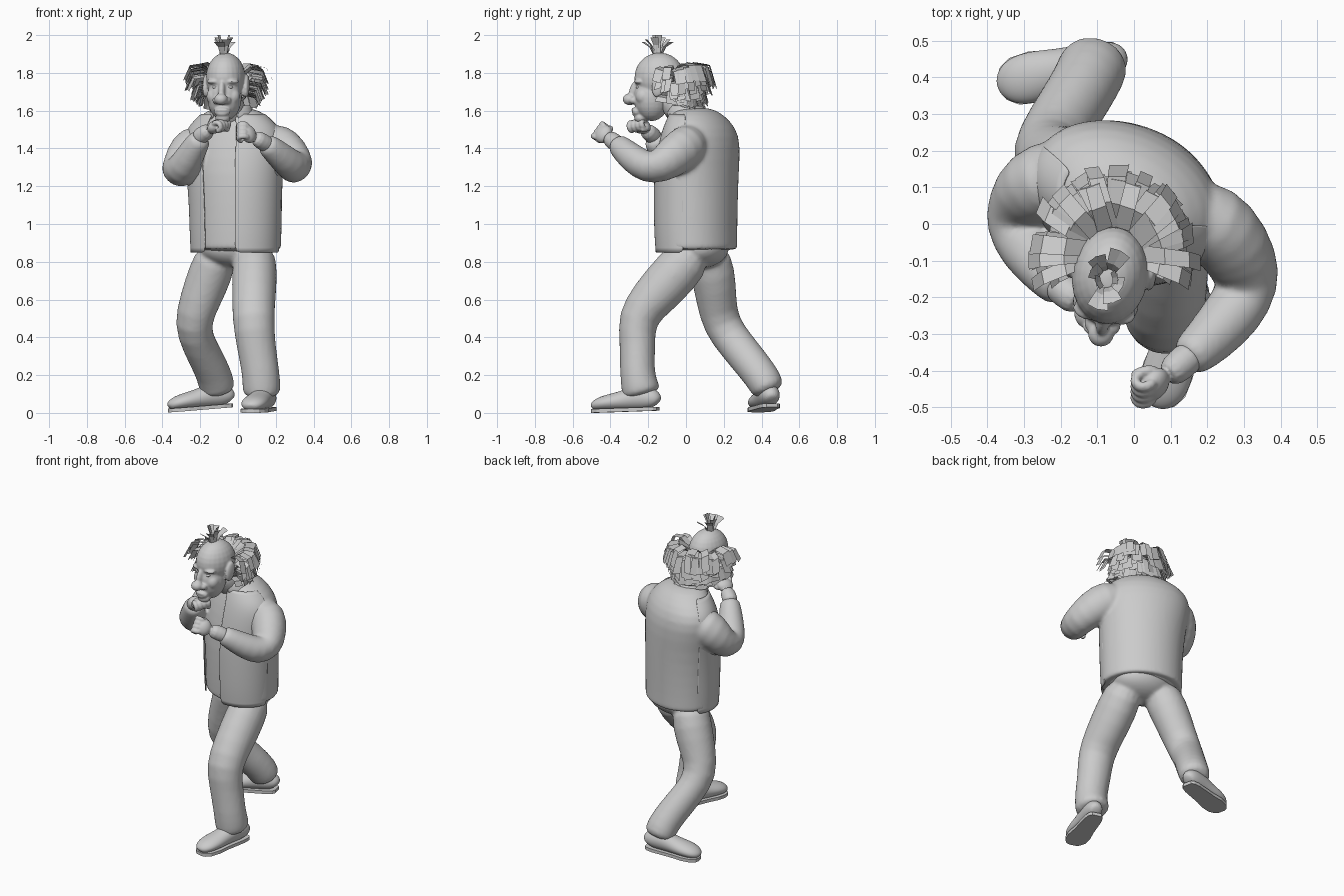
import bpy, bmesh, math, random
from mathutils import Vector as V, Matrix as M

if "Cube" in bpy.data.objects:
    bpy.data.objects.remove(bpy.data.objects["Cube"])

random.seed(4)
rad = math.radians


def finish(bm, name, subsurf=0, voxel=0, smooth=0, thick=0, flat=False):
    bmesh.ops.recalc_face_normals(bm, faces=bm.faces)
    for f in bm.faces:
        f.smooth = not flat
    me = bpy.data.meshes.new(name)
    bm.to_mesh(me)
    bm.free()
    ob = bpy.data.objects.new(name, me)
    bpy.context.collection.objects.link(ob)
    if subsurf:
        m = ob.modifiers.new("round", 'SUBSURF')
        m.levels = m.render_levels = subsurf
    if voxel:
        m = ob.modifiers.new("fuse", 'REMESH')
        m.mode = 'VOXEL'
        m.voxel_size = voxel
        m.use_smooth_shade = True
    if smooth:
        m = ob.modifiers.new("soften", 'SMOOTH')
        m.factor, m.iterations = 0.5, smooth
    if thick:
        m = ob.modifiers.new("cloth", 'SOLIDIFY')
        m.thickness, m.offset = thick, 0
    return ob


def loft(bm, rings, side=(1, 0, 0), n=16, level=False, arc=None, grow=1):
    """Skin elliptical rings (x, y, z, ra, rb); arc leaves the ring open."""
    pts = [V(r[:3]) for r in rings]
    rows = []
    for i, r in enumerate(rings):
        t = V((0, 0, 1)) if level else (pts[min(i + 1, len(pts) - 1)] - pts[max(i - 1, 0)]).normalized()
        a = V(side)
        a = (a - t * a.dot(t)).normalized()
        b = t.cross(a)
        a0, a1 = arc or (0, 360)
        steps = n + 1 if arc else n
        rows.append([bm.verts.new(pts[i] + (a * r[3] * math.cos(q) + b * r[4] * math.sin(q)) * grow)
                     for q in (rad(a0 + (a1 - a0) * k / n) for k in range(steps))])
    for p, q in zip(rows, rows[1:]):
        for k in range(n):
            j = (k + 1) % len(p)
            bm.faces.new((p[k], p[j], q[j], q[k]))
    if not arc:
        bm.faces.new(rows[0])
        bm.faces.new(rows[-1])


def blob(bm, c, r, mat=M(), tilt=0):
    m = mat @ M.Translation(c) @ M.Rotation(tilt, 4, 'X') @ M.Diagonal((*r, 1))
    bmesh.ops.create_uvsphere(bm, u_segments=24, v_segments=14, radius=1, matrix=m)


def card(bm, pts, across, w0, w1):
    """Flat hair strip along pts."""
    prev = None
    for i, p in enumerate(pts):
        w = across * (w0 + (w1 - w0) * i / (len(pts) - 1)) / 2
        cur = (bm.verts.new(p - w), bm.verts.new(p + w))
        if prev:
            bm.faces.new((prev[0], prev[1], cur[1], cur[0]))
        prev = cur


# Jacket: torso turned about 25 degrees, fused with both sleeves
SIDE = (math.cos(rad(-25)), math.sin(rad(-25)), 0)
torso = [(-.01, .06, .865, .247, .206), (-.01, .057, .95, .248, .208), (-.01, .057, 1.1, .252, .21),
         (-.015, .06, 1.27, .262, .21), (-.02, .077, 1.42, .28, .196), (-.02, .077, 1.51, .262, .17),
         (-.02, .06, 1.58, .18, .13), (-.03, .035, 1.62, .105, .09)]
sleeves = [[(.13, .03, 1.44, .09, .1), (.215, .01, 1.415, .12, .11), (.275, -.06, 1.365, .112, .105),
            (.312, -.14, 1.305, .094, .095), (.3, -.205, 1.295, .085, .084), (.24, -.28, 1.345, .077, .077),
            (.18, -.34, 1.4, .064, .064), (.135, -.375, 1.435, .056, .056)],
           [(-.15, .13, 1.43, .09, .1), (-.24, .125, 1.41, .122, .11), (-.297, .08, 1.335, .106, .104),
            (-.32, .025, 1.272, .094, .094), (-.305, -.04, 1.278, .086, .086), (-.26, -.1, 1.35, .077, .077),
            (-.215, -.155, 1.43, .064, .064), (-.19, -.18, 1.465, .056, .056)]]
bm = bmesh.new()
loft(bm, [torso[0]] + torso, SIDE, 28, True)
for s in sleeves:
    loft(bm, s, (0, .3, 1), grow=1.03)
finish(bm, "jacket", 1, voxel=.011, smooth=6)

# Open front panels of the jacket, shifted forward so they merge at the sides
for name, arc in (("left_front_panel", (-69, 12)), ("right_front_panel", (168, 249))):
    bm = bmesh.new()
    loft(bm, [(x - .005, y - .01, z, a - .003, b - .003) for x, y, z, a, b in
              [(-.01, .06, .85, .243, .203)] + torso[1:7]], SIDE, 10, True, arc)
    finish(bm, name, 2, thick=.006)
bm = bmesh.new()
loft(bm, [(-.01, .06, .85, .19, .16), (-.01, .06, .875, .225, .188), (-.01, .06, .93, .235, .197)], SIDE, 28, True)
finish(bm, "shirt_hem", 1)
bm = bmesh.new()
loft(bm, [(-.03, .02, 1.55, .13, .11), (-.035, 0, 1.6, .11, .1), (-.035, .005, 1.625, .1, .092)],
     SIDE, 20, True, (-55, 235))
finish(bm, "collar", 1, thick=.008)

# Trousers: pelvis and both legs fused
bm = bmesh.new()
blob(bm, (-.005, .075, .875), (.2, .155, .11))
loft(bm, [(.09, .055, .87, .105, .115), (.087, -.05, .745, .118, .125), (.085, -.175, .61, .112, .118),
          (.08, -.265, .5, .108, .102), (.095, -.255, .36, .1, .092), (.12, -.26, .22, .096, .088),
          (.125, -.245, .14, .098, .096), (.127, -.23, .085, .1, .106)], grow=1.05)
loft(bm, [(-.10, .1, .87, .105, .115), (-.145, .145, .74, .115, .115), (-.2, .16, .6, .106, .104),
          (-.245, .185, .465, .095, .097), (-.205, .27, .355, .088, .094), (-.145, .36, .245, .09, .092),
          (-.115, .42, .165, .092, .09), (-.105, .445, .1, .095, .086)], grow=1.05)
finish(bm, "trousers", 1, voxel=.012, smooth=4)


# Shoes: rounded upper on a thin sole
def shoe(name, heel, toe):
    h, t = V(heel), V(toe)
    side = (t - h).cross(V((0, 0, 1))).normalized()
    prof = [(0, .03, .06), (.04, .046, .1), (.15, .056, .125), (.35, .06, .13), (.52, .063, .105),
            (.72, .073, .09), (.88, .067, .076), (.97, .046, .055), (1, .022, .035)]
    bm = bmesh.new()
    loft(bm, [(*(h.lerp(t, u) + V((0, 0, .008 + z / 2))), w, z / 2) for u, w, z in prof], side)
    finish(bm, name + "_upper", 2)
    bm = bmesh.new()
    for u, w, z in prof:
        for s, dz in ((-1, 0), (-1, .02), (1, .02), (1, 0)):
            bm.verts.new(h.lerp(t, .5 + (u - .5) * 1.01) + side * s * w * .97 + V((0, 0, dz)))
    bm.verts.ensure_lookup_table()
    vs = bm.verts
    for i in range(len(prof) - 1):
        for k in range(4):
            j = (k + 1) % 4
            bm.faces.new((vs[4 * i + k], vs[4 * i + j], vs[4 * i + 4 + j], vs[4 * i + 4 + k]))
    bm.faces.new(vs[:4])
    bm.faces.new(vs[-4:])
    finish(bm, name + "_sole", flat=True)


shoe("front_shoe", (.165, -.15, .012), (.065, -.495, 0))
shoe("back_shoe", (-.035, .455, .03), (-.365, .38, .003))


# Fists with bare wrists
def fist(name, wrist, hand, curl):
    w, c = V(wrist), V(hand)
    f = (c - w).normalized()
    curl = V(curl)
    curl = (curl - f * curl.dot(f)).normalized()
    row = f.cross(curl)
    bm = bmesh.new()
    loft(bm, [(*(w - f * .05), .049, .049), (*w, .047, .046), (*c.lerp(w, .4), .046, .042)], row, 12)
    basis = M.Translation(c) @ M((row, f, curl)).transposed().to_4x4()
    blob(bm, (0, -.008, .006), (.052, .048, .034), basis)
    for i in range(4):
        o = (i - 1.5) * .026
        path = [(o * .9, 0, -.005), (o, .035, -.006), (o, .05, .012), (o, .044, .036), (o, .018, .042), (o, .008, .032)]
        loft(bm, [(*(basis @ V(p)), .0165, .0165) for p in path], row, 10)
    s = 1 if (basis @ V((.1, 0, 0))).z > c.z else -1
    path = [(s * .03, -.03, .012), (s * .05, -.005, .028), (s * .042, .02, .045), (s * .025, .03, .052)]
    loft(bm, [(*(basis @ V(p)), .016, .016) for p in path], row, 10)
    finish(bm, name, 1, voxel=.0045, smooth=3)


fist("leading_fist", (.13, -.38, 1.435), (.055, -.445, 1.482), (-.3, .7, -.5))
fist("guarding_fist", (-.185, -.185, 1.475), (-.115, -.24, 1.525), (.4, -.1, -.8))

# Neck
bm = bmesh.new()
loft(bm, [(-.03, .03, 1.52, .09, .09), (-.04, -.03, 1.6, .08, .08), (-.055, -.1, 1.7, .077, .08)])
finish(bm, "neck", 2)

# Head: blended skull, jaw and features
head = M.Translation((-.065, -.14, 1.72)) @ M.Rotation(rad(-9), 4, 'Z')
bm = bmesh.new()
blob(bm, (0, 0, .055), (.104, .134, .132), head)
blob(bm, (0, -.042, -.05), (.091, .096, .125), head)
blob(bm, (0, -.13, -.012), (.019, .032, .06), head, rad(-20))
blob(bm, (0, -.16, -.06), (.036, .037, .031), head)
blob(bm, (0, -.12, -.125), (.045, .026, .026), head)
blob(bm, (0, -.134, -.116), (.036, .016, .012), head)
blob(bm, (0, -.13, -.136), (.031, .017, .013), head)
blob(bm, (0, -.1, -.158), (.04, .036, .03), head)
for s in (-1, 1):
    blob(bm, (s * .03, -.135, -.066), (.02, .024, .019), head)
    blob(bm, (s * .042, -.1, .034), (.045, .03, .014), head)
    blob(bm, (s * .05, -.078, -.045), (.04, .042, .045), head)
    blob(bm, (s * .11, .012, .012), (.015, .036, .062), head, rad(-12))
    blob(bm, (s * .1, 0, -.01), (.02, .02, .035), head)
finish(bm, "head", voxel=.0055, smooth=6)

for s, n in ((-1, "right_eye"), (1, "left_eye")):
    bm = bmesh.new()
    blob(bm, (s * .038, -.105, .004), (.018, .015, .01), head)
    finish(bm, n)

# Hair fringe: shaggy layered strips from ear to ear round the back
bm = bmesh.new()
for layer in range(4):
    count = 27
    for i in range(count):
        q = rad(-10 + 200 * (i + random.uniform(-.4, .4)) / (count - 1))
        out, tan = V((math.cos(q), math.sin(q), 0)), V((-math.sin(q), math.cos(q), 0))
        back = max(0, math.sin(q))
        k = (1 - .09 * layer) * random.uniform(.94, 1.05)
        dz = -.045 * layer + random.uniform(-.015, .015) - .015 * (1 - back)
        drift = tan * random.uniform(-.05, .05)
        prof = [(.07, 1.80), (.135, 1.845), (.2, 1.835), (.23, 1.77 - .035 * back)]
        pts = [V((-.055, -.08, max(z + dz, 1.595 + .05 * (1 - back)))) + out * r * (k if r > .1 else 1) + drift * j / 3
               for j, (r, z) in enumerate(prof)]
        card(bm, pts, (tan + V((0, 0, random.uniform(-.4, .4)))).normalized(), .045, random.uniform(.035, .065))
finish(bm, "hair_fringe", flat=True)

# Tuft on the crown
bm = bmesh.new()
for i in range(16):
    q = i * 2.4
    out, tan = V((math.cos(q), math.sin(q), 0)), V((-math.sin(q), math.cos(q), 0))
    s = .03 + .055 * (i % 4) / 3
    base = V((-.075, -.15, 1.885)) + out * .018
    tip = V((-.075, -.15, 2.0 - s * .65 + .0195)) + out * s
    card(bm, [base, base.lerp(tip, .5) - out * .008 + V((0, 0, .012)), tip], tan, .016, .03)
finish(bm, "crown_tuft", flat=True)
